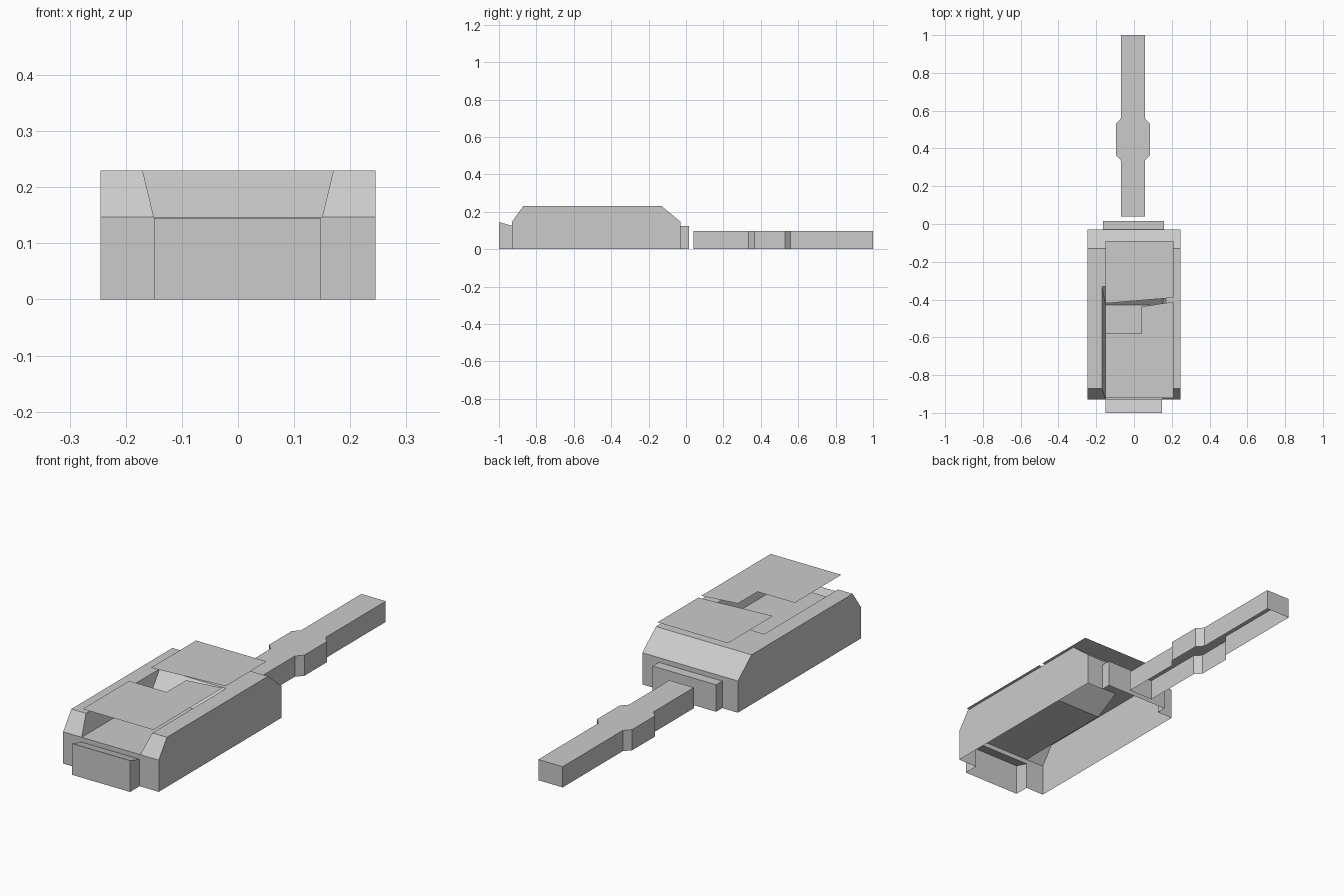
import bpy

if "Cube" in bpy.data.objects:
    bpy.data.objects.remove(bpy.data.objects["Cube"])

X = 0.245            # half width of the hall
WALL, ROOF, PLATE = 0.147, 0.23, 0.274


def mesh(name, verts, faces):
    me = bpy.data.meshes.new(name)
    me.from_pydata(verts, [], faces)
    me.update()
    ob = bpy.data.objects.new(name, me)
    bpy.context.collection.objects.link(ob)
    return ob


def polys(name, faces):
    """Sheet object made of polygons given by their corner points."""
    verts, idx = [], []
    for f in faces:
        idx.append(range(len(verts), len(verts) + len(f)))
        verts += f
    return mesh(name, verts, [tuple(i) for i in idx])


def shell(name, outline, top):
    """Walls and lid over a plan outline, open underneath; top(y) is the height."""
    n = len(outline)
    verts = [(x, y, 0) for x, y in outline] + [(x, y, top(y)) for x, y in outline]
    faces = [(i, (i + 1) % n, n + (i + 1) % n, n + i) for i in range(n)]
    return mesh(name, verts, faces + [tuple(range(n, 2 * n))])


def porch(name, x0, x1, y_out, y_wall, z_out, z_wall):
    """Box attached to an end wall, open below and towards the hall."""
    a, b = (x0, y_out), (x1, y_out)
    c, d = (x1, y_wall), (x0, y_wall)
    polys(name, [
        [(*a, 0), (*b, 0), (*b, z_out), (*a, z_out)],
        [(*a, z_out), (*b, z_out), (*c, z_wall), (*d, z_wall)],
        [(*b, 0), (*c, 0), (*c, z_wall), (*b, z_out)],
        [(*d, 0), (*a, 0), (*a, z_out), (*d, z_wall)]])


def end_wall(name, y, x0, x1, z_open):
    """End wall with a doorway-shaped gap behind the porch."""
    pts = [(-X, 0), (x0, 0), (x0, z_open), (x1, z_open),
           (x1, 0), (X, 0), (X, WALL), (-X, WALL)]
    polys(name, [[(x, y, z) for x, z in pts]])


# side walls, roof edges, front slopes and window panels, mirrored
profile = [(-.93, 0), (-.03, 0), (-.03, WALL), (-.13, ROOF), (-.87, ROOF), (-.93, WALL)]
for s, side in ((1, "right"), (-1, "left")):
    polys(side + "_wall", [[(s * X, y, z) for y, z in profile]])
    polys(side + "_roof_edge", [
        [(s * .17, -.87, ROOF), (s * X, -.87, ROOF), (s * X, -.33, ROOF), (s * .17, -.33, ROOF)],
        [(s * .15, -.93, WALL), (s * X, -.93, WALL), (s * X, -.87, ROOF), (s * .17, -.87, ROOF)]])
    polys(side + "_recess_wall", [
        [(s * .15, -.93, WALL), (s * .17, -.87, ROOF), (s * .17, -.33, ROOF), (s * .15, -.43, WALL)]])
    for i in range(5):
        y = -.795 + .14 * i
        polys(f"{side}_window_{i + 1}", [[(s * (X + .0008), y + dy, z) for dy, z in
              ((-.035, .068), (.035, .068), (.035, .124), (-.035, .124))]])

# end walls
end_wall("front_wall", -.93, -.15, .147, .125)
end_wall("back_wall", -.03, -.165, .16, .125)

# rear roof, back slope and sunken deck
polys("rear_roof", [
    [(-X, -.33, ROOF), (X, -.33, ROOF), (X, -.13, ROOF), (-X, -.13, ROOF)],
    [(-X, -.13, ROOF), (X, -.13, ROOF), (X, -.03, WALL), (-X, -.03, WALL)]])
polys("recess_floor", [
    [(-.15, -.93, WALL), (.15, -.93, WALL), (.15, -.43, WALL), (-.15, -.43, WALL)],
    [(-.15, -.43, WALL), (.15, -.43, WALL), (.17, -.33, ROOF), (-.17, -.33, ROOF)]])

# porches
porch("front_porch", -.15, .147, -1, -.93, .145, .125)
porch("back_porch", -.165, .16, .015, -.03, .125, .125)

# thin raised canopy sheets
front = [(-.152, -.92), (.21, -.92), (.21, -.412), (.04, -.437), (.04, -.58), (-.152, -.58)]
rear = [(-.152, -.42), (.21, -.39), (.21, -.09), (-.152, -.09)]
for name, pts in (("front_canopy", front), ("rear_canopy", rear)):
    polys(name, [[(x, y, PLATE) for x, y in pts]])

# long narrow wing with a wider middle
half = [(.0625, .04), (.0625, .335), (.09, .365), (.09, .53), (.0625, .56), (.0625, 1)]
plan = half + [(-x, y) for x, y in reversed(half)]
shell("long_wing", [(x - .0055, y) for x, y in plan], lambda y: .096)
